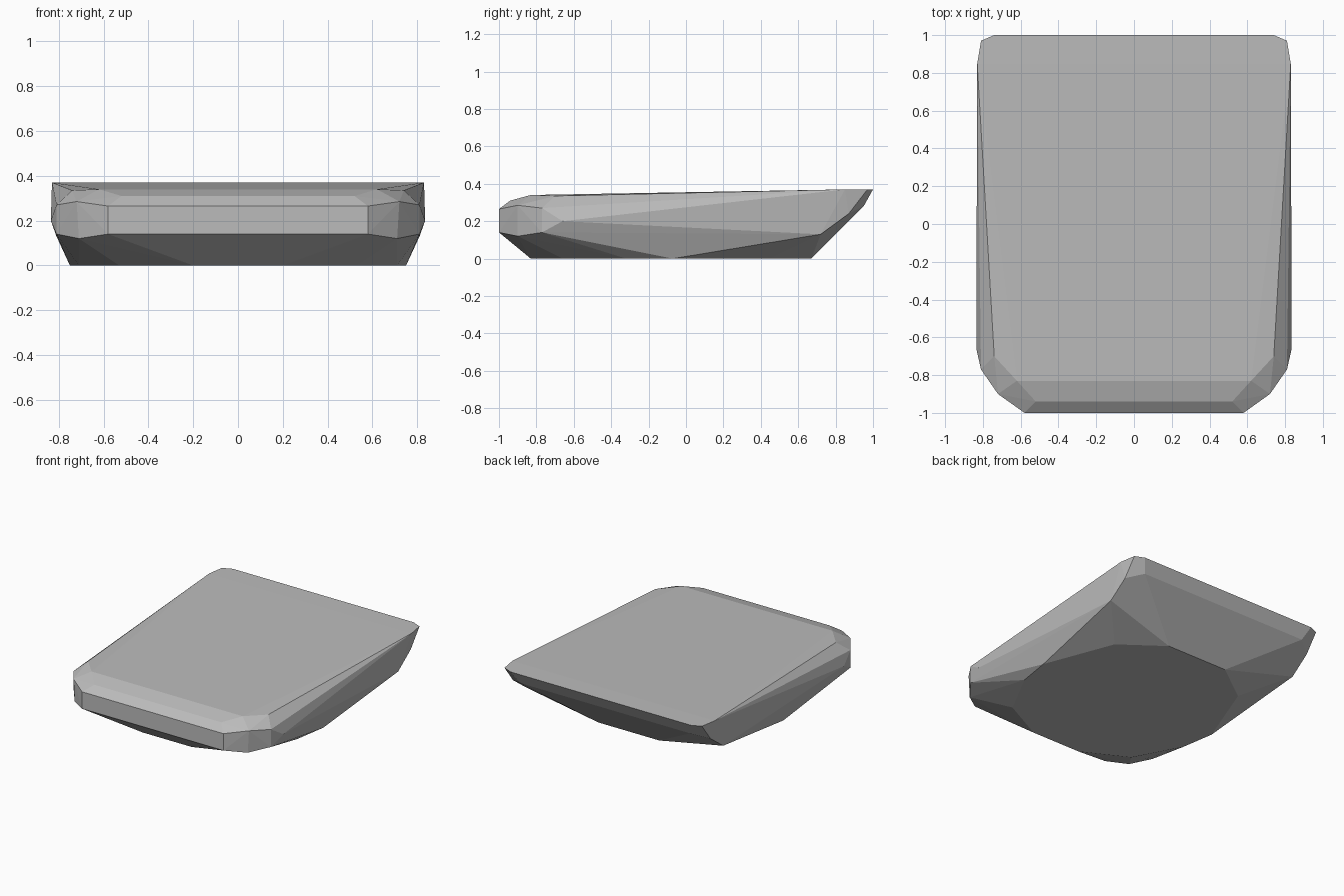
import bpy, bmesh, math

cube = bpy.data.objects.get("Cube")
if cube:
    bpy.data.objects.remove(cube, do_unlink=True)

# One grey stone colour
stone = bpy.data.materials.new("stone grey")
stone.use_nodes = True
colour = (0.5, 0.5, 0.5, 1)
stone.diffuse_color = colour
bsdf = stone.node_tree.nodes["Principled BSDF"]
bsdf.inputs["Base Color"].default_value = colour
bsdf.inputs["Roughness"].default_value = 0.9

# Half outlines of the slab, mirrored across x
underside = [(.2, -.83, 0), (.53, -.66, 0), (.71, -.32, 0), (.75, -.07, 0),
             (.55, .45, 0), (.25, .67, 0)]
lower_edge = [(.58, -1, .14), (.71, -.9, .12), (.81, -.77, .14),
              (.835, -.66, .2), (.81, .72, .13), (.81, .87, .24), (.7, .95, .28)]
upper_edge = [(.58, -1, .265), (.72, -.9, .285), (.81, -.77, .27)]
top_face = [(.52, -.94, .31), (.62, -.83, .34), (.74, -.7, .335),
            (.83, .85, .37), (.81, .97, .37), (.74, 1, .37)]

# Faceted slab as the hull of the outlines
bm = bmesh.new()
for x, y, z in underside + lower_edge + upper_edge + top_face:
    for side in (-1, 1):
        bm.verts.new((side * x, y, z))
hull = bmesh.ops.convex_hull(bm, input=bm.verts[:])
loose = [v for v in bm.verts if not v.link_faces]
bmesh.ops.delete(bm, geom=loose, context='VERTS')
bmesh.ops.dissolve_limit(bm, angle_limit=math.radians(1),
                         verts=bm.verts[:], edges=bm.edges[:])
bmesh.ops.recalc_face_normals(bm, faces=bm.faces[:])

mesh = bpy.data.meshes.new("stone_slab")
bm.to_mesh(mesh)
bm.free()
mesh.materials.append(stone)
slab = bpy.data.objects.new("stone_slab", mesh)
bpy.context.collection.objects.link(slab)
